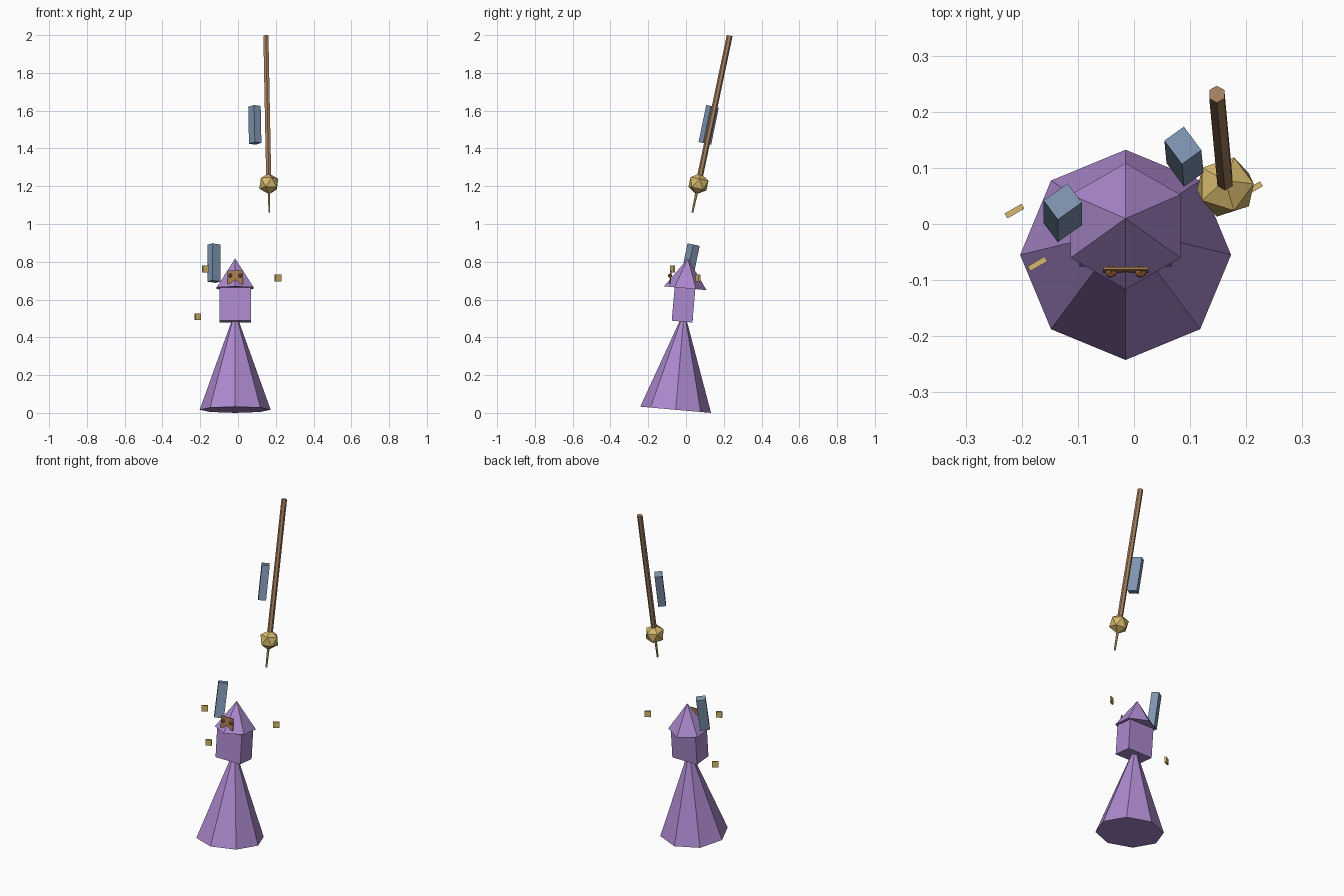
import bpy
import bmesh
from math import radians
from mathutils import Matrix, Vector

cube = bpy.data.objects.get("Cube")
if cube:
    bpy.data.objects.remove(cube, do_unlink=True)


def material(name, r, g, b):
    mat = bpy.data.materials.new(name)
    mat.use_nodes = True
    mat.diffuse_color = (r, g, b, 1)
    mat.node_tree.nodes["Principled BSDF"].inputs["Base Color"].default_value = (r, g, b, 1)
    return mat


purple = material("robe purple", 0.41, 0.25, 0.61)
blue = material("sleeve blue", 0.21, 0.30, 0.44)
gold = material("gold", 0.66, 0.48, 0.15)
wood = material("staff wood", 0.38, 0.22, 0.115)
mask_brown = material("mask brown", 0.38, 0.20, 0.08)
eye_brown = material("eye brown", 0.38, 0.14, 0.05)


def lean(back, side=0, spin=0):
    """Lean backwards, then sideways, after spinning about the own axis."""
    return (Matrix.Rotation(radians(-back), 4, 'X')
            @ Matrix.Rotation(radians(-side), 4, 'Y')
            @ Matrix.Rotation(radians(spin), 4, 'Z'))


def finish(bm, name, mat, place, turn):
    bm.transform(Matrix.Translation(place) @ turn)
    mesh = bpy.data.meshes.new(name)
    bm.to_mesh(mesh)
    bm.free()
    mesh.materials.append(mat)
    obj = bpy.data.objects.new(name, mesh)
    bpy.context.collection.objects.link(obj)
    return obj


def box(name, mat, size, place, turn):
    bm = bmesh.new()
    bmesh.ops.create_cube(bm, size=1)
    bm.transform(Matrix.Diagonal((*size, 1)))
    return finish(bm, name, mat, place, turn)


def cone(name, mat, sides, r_base, r_top, height, base, turn):
    bm = bmesh.new()
    bmesh.ops.create_cone(bm, cap_ends=True, segments=sides,
                          radius1=r_base, radius2=r_top, depth=height)
    bmesh.ops.remove_doubles(bm, verts=bm.verts, dist=1e-5)
    bmesh.ops.translate(bm, verts=bm.verts, vec=(0, 0, height / 2))
    return finish(bm, name, mat, base, turn)


def gem(name, mat, radius, place, turn):
    bm = bmesh.new()
    bmesh.ops.create_icosphere(bm, subdivisions=1, radius=radius)
    return finish(bm, name, mat, place, turn)


# Body, leaning slightly back
body = lean(5)
cone("skirt", purple, 8, 0.188, 0, 0.525, (-0.015, -0.055, 0.0165), body)
box("torso", purple, (0.165, 0.11, 0.178), (-0.015, -0.013, 0.572), body)
cone("hat", purple, 6, 0.113, 0, 0.158, (-0.015, -0.004, 0.66), body)

# Mask with two bead eyes
box("mask", mask_brown, (0.081, 0.005, 0.07), (-0.015, -0.082, 0.718), body)
for side, x in (("right", -0.041), ("left", 0.012)):
    gem(side + "_eye", eye_brown, 0.012, (x, -0.085, 0.727), body)

# Floating sleeves
box("left_sleeve", blue, (0.043, 0.053, 0.2), (0.089, 0.12, 1.525), lean(11.6, 1.1, 36))
box("right_sleeve", blue, (0.053, 0.043, 0.2), (-0.127, 0.02, 0.793), lean(11.6, 0, 36))

# Staff with gem and spike, all along one axis
low, high = Vector((0.163, 0.066, 1.213)), Vector((0.148, 0.232, 1.997))
axis = (high - low).to_track_quat('Z', 'Y').to_matrix().to_4x4()
axis = lean(11.9, 1.1)
cone("staff", wood, 6, 0.0155, 0.0155, (high - low).length, low, axis)
gem("staff_gem", gold, 0.057, low, axis)
spike_length = 0.156
cone("staff_spike", gold, 6, 0.005, 0.008, spike_length,
     low - axis @ Vector((0, 0, spike_length)), axis)

# Floating gold tiles
for i, place in enumerate([(-0.172, -0.071, 0.762), (0.212, 0.063, 0.714),
                           (-0.213, 0.023, 0.508)]):
    box(f"gold_tile_{i + 1}", gold, (0.035, 0.01, 0.035), place, lean(0, 0, 30))
